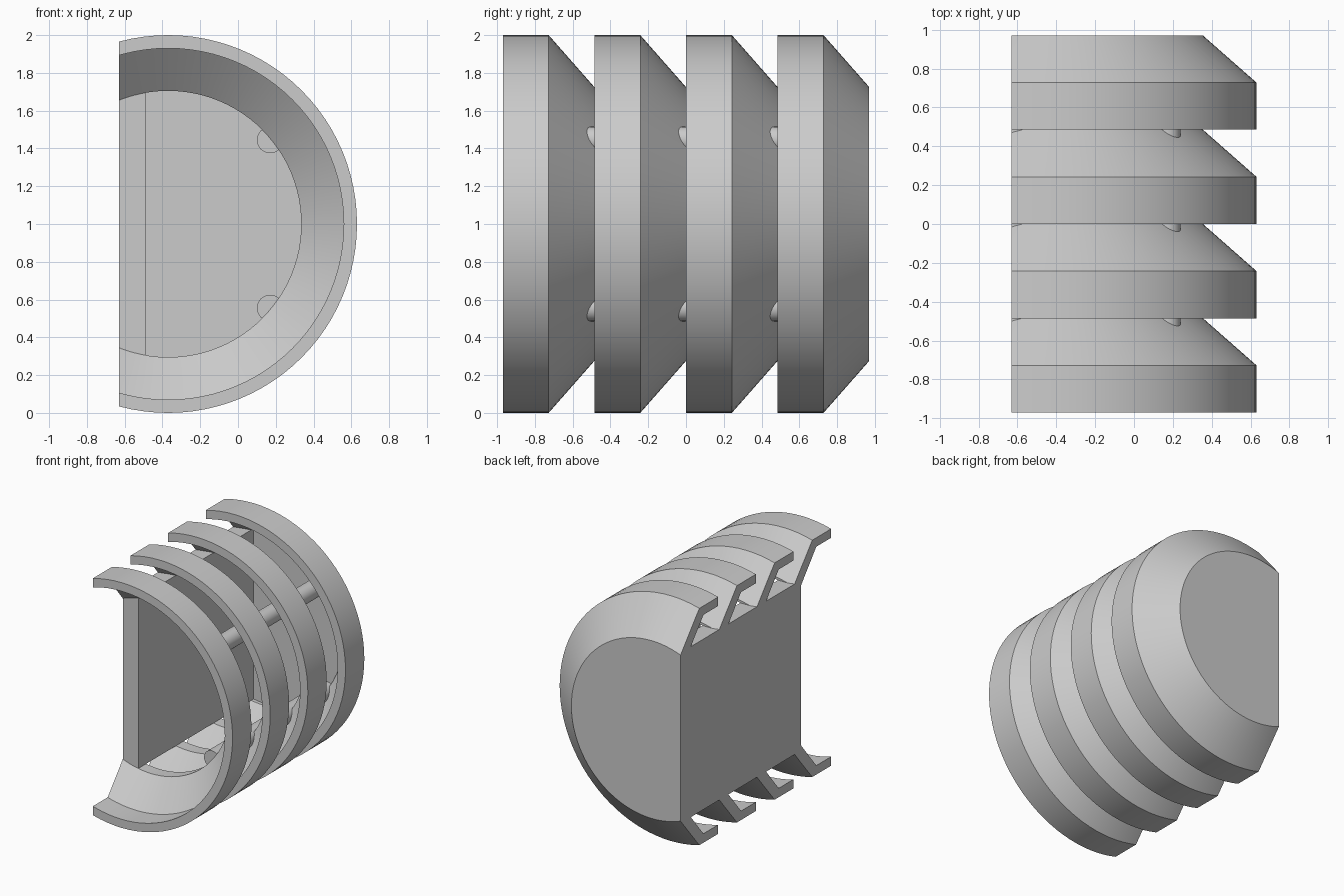
import bpy, bmesh
from math import radians, pi
from mathutils import Matrix, Vector

cube = bpy.data.objects.get("Cube")
if cube:
    bpy.data.objects.remove(cube, do_unlink=True)

CX, CZ = -0.37, 1.0        # axis of the round body
CUT = -0.63                # flat side
FRONT, PITCH = -0.97, 0.485

grey = bpy.data.materials.new("grey_plastic")
grey.diffuse_color = (0.6, 0.6, 0.6, 1)
grey.use_nodes = True
grey.node_tree.nodes["Principled BSDF"].inputs["Base Color"].default_value = (0.6, 0.6, 0.6, 1)


def finish(name, bm, smooth=True):
    bmesh.ops.recalc_face_normals(bm, faces=bm.faces)
    mesh = bpy.data.meshes.new(name)
    bm.to_mesh(mesh)
    bm.free()
    mesh.materials.append(grey)
    obj = bpy.data.objects.new(name, mesh)
    bpy.context.collection.objects.link(obj)
    if smooth:
        bpy.ops.object.select_all(action='DESELECT')
        obj.select_set(True)
        bpy.context.view_layer.objects.active = obj
        bpy.ops.object.shade_smooth_by_angle(angle=radians(25))
    return obj


def slice_flat(bm):
    """Cut the body along its flat side and cap the opening."""
    geom = bm.verts[:] + bm.edges[:] + bm.faces[:]
    bmesh.ops.bisect_plane(bm, geom=geom, dist=1e-5, plane_co=(CUT, 0, 0),
                           plane_no=(-1, 0, 0), clear_outer=True)
    edges = [e for e in bm.edges if e.is_boundary]
    bmesh.ops.holes_fill(bm, edges=edges, sides=0)


def louver(name, y0):
    """Ring with a straight front band and a cone narrowing to the back."""
    profile = [(1, 0), (1, 0.243), (0.725, 0.485), (0.705, 0.485),
               (0.705, 0.385), (0.93, 0.19), (0.93, 0)]
    bm = bmesh.new()
    verts = [bm.verts.new((CX + r, y0 + y, CZ)) for r, y in profile]
    edges = [bm.edges.new((v, verts[i - 1])) for i, v in enumerate(verts)]
    bmesh.ops.spin(bm, geom=verts + edges, cent=(CX, 0, CZ), axis=(0, 1, 0),
                   angle=2 * pi, steps=96)
    bmesh.ops.remove_doubles(bm, verts=bm.verts, dist=1e-4)
    slice_flat(bm)
    return finish(name, bm)


def cylinder(name, x, z, radius, y0, y1, segments, cut=False):
    bm = bmesh.new()
    place = Matrix.Translation((x, (y0 + y1) / 2, z)) @ Matrix.Rotation(pi / 2, 4, 'X')
    bmesh.ops.create_cone(bm, cap_ends=True, segments=segments, radius1=radius,
                          radius2=radius, depth=y1 - y0, matrix=place)
    if cut:
        slice_flat(bm)
    return finish(name, bm)


# Four louvers
for i in range(4):
    louver(f"louver_{i + 1}", FRONT + PITCH * i)

# Closed back
cylinder("back_plate", CX, CZ, 0.7245, 0.90, 0.97, 96, cut=True)

# Flat side wall
bm = bmesh.new()
bmesh.ops.create_cube(bm, size=1)
bmesh.ops.scale(bm, vec=Vector((0.14, 1.535, 1.39)), verts=bm.verts)
bmesh.ops.translate(bm, vec=Vector((CUT + 0.07, 0.1825, CZ)), verts=bm.verts)
finish("side_wall", bm, smooth=False)

# Rods joining the louvers
for label, side in (("upper", 1), ("lower", -1)):
    cylinder(f"{label}_rod", 0.17, CZ + side * 0.445, 0.07, -0.58, 0.92, 32)
